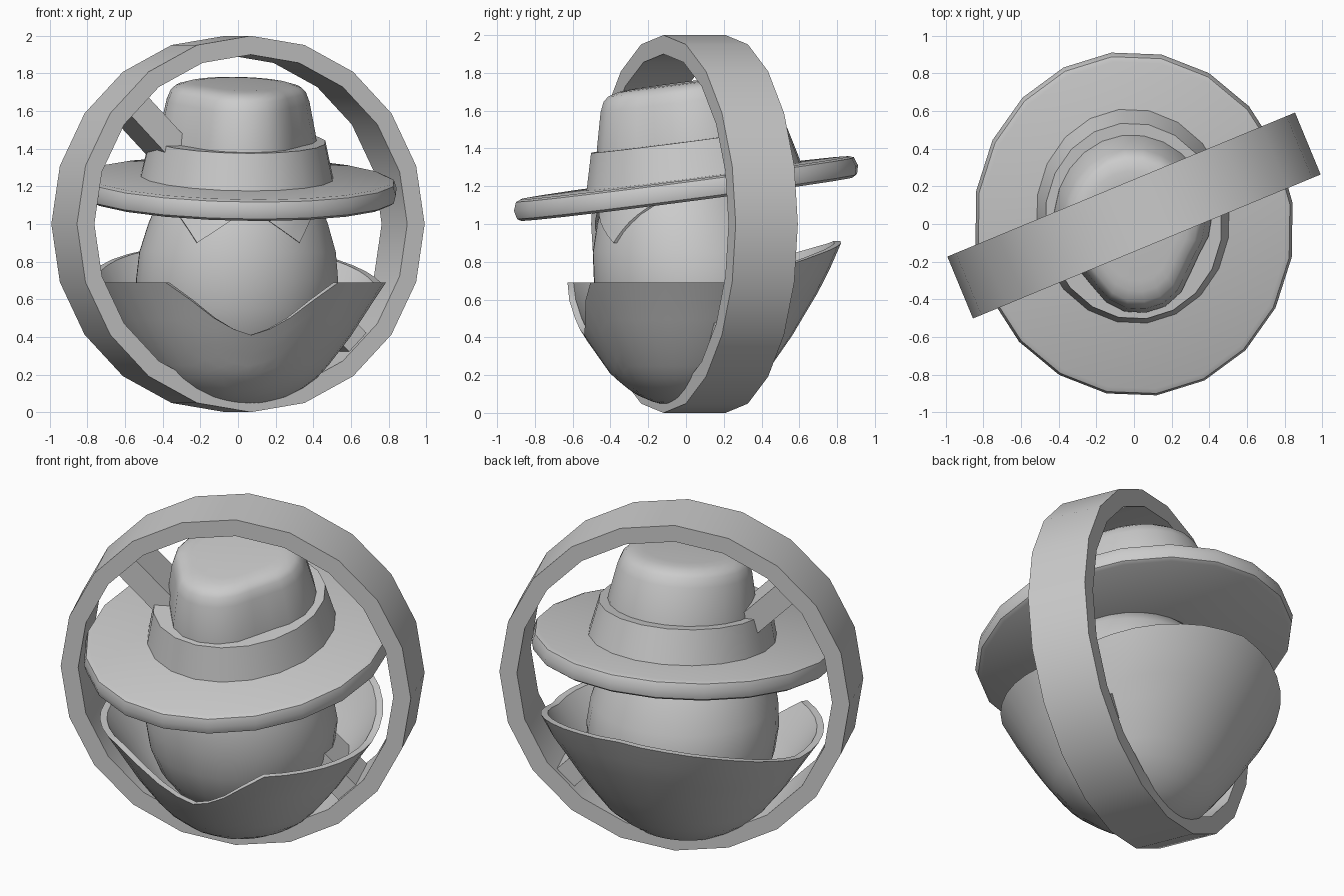
import bpy, bmesh, math
from mathutils import Matrix

cube = bpy.data.objects.get("Cube")
if cube:
    bpy.data.objects.remove(cube)

grey = bpy.data.materials.new("plain_grey")
grey.use_nodes = True
colour = (0.6, 0.6, 0.6, 1)
grey.diffuse_color = colour
grey.node_tree.nodes["Principled BSDF"].inputs["Base Color"].default_value = colour

FACING = Matrix.Rotation(math.radians(7.5), 4, 'Z')
RING = Matrix.Translation((0, 0.045, 1)) @ Matrix.Rotation(math.radians(22.5), 4, 'Z')
HAT = (Matrix.Translation((0, 0, 1.19)) @ FACING
       @ Matrix.Rotation(math.radians(7.5), 4, 'X') @ Matrix.Scale(1.09, 4, (0, 1, 0)))


def finish(name, bm, matrix, angle=35):
    bmesh.ops.recalc_face_normals(bm, faces=bm.faces[:])
    mesh = bpy.data.meshes.new(name)
    bm.transform(matrix)
    bm.to_mesh(mesh)
    bm.free()
    mesh.materials.append(grey)
    obj = bpy.data.objects.new(name, mesh)
    bpy.context.collection.objects.link(obj)
    bpy.ops.object.select_all(action='DESELECT')
    obj.select_set(True)
    bpy.context.view_layer.objects.active = obj
    bpy.ops.object.shade_smooth_by_angle(angle=math.radians(angle))


def skin(name, rings, matrix, closed=False, angle=35):
    """Join rings of points with quads, capping the ends unless closed."""
    bm = bmesh.new()
    loops = [[bm.verts.new(p) for p in ring] for ring in rings]
    n = len(loops[0])
    pairs = list(zip(loops, loops[1:]))
    if closed:
        pairs.append((loops[-1], loops[0]))
    for a, b in pairs:
        for i in range(n):
            j = (i + 1) % n
            bm.faces.new((a[i], a[j], b[j], b[i]))
    if not closed:
        bm.faces.new(loops[0])
        bm.faces.new(loops[-1])
    finish(name, bm, matrix, angle)


def circle(r, z, n, y=0, squash=1, pinch=0):
    """Ring of points starting at the front; pinch dents both front sides."""
    points = []
    for i in range(n):
        a = math.tau * i / n
        off = math.degrees(min(a, math.tau - a)) - 54
        q = r * (1 - pinch * math.exp(-(off / 24) ** 2))
        points.append((q * math.sin(a), y - squash * q * math.cos(a), z))
    return points


def lerp(table, t):
    for (a, va), (b, vb) in zip(table, table[1:]):
        if t <= b:
            return va + (vb - va) * max(0, t - a) / (b - a)
    return table[-1][1]


# Upright outer ring and the two radial struts inside it
upright = RING @ Matrix.Rotation(math.radians(90), 4, 'X')
skin("outer_ring", [circle(r, z, 20) for r, z in
                    ((1, -0.178), (1, 0.178), (0.9, 0.178), (0.9, -0.178))], upright, closed=True)
for name, angle in (("upper_strut", 135), ("lower_strut", -45)):
    bm = bmesh.new()
    bmesh.ops.create_cube(bm, size=1, matrix=Matrix.Translation((0.68, 0, 0))
                          @ Matrix.Diagonal((0.48, 0.14, 0.29, 1)))
    finish(name, bm, upright @ Matrix.Rotation(math.radians(angle), 4, 'Z'))

# Hat: brim, band and crown share one tilted frame
skin("hat_brim", [circle(r, z, 20) for r, z in
                  ((0.82, -0.058), (0.84, -0.045), (0.85, 0), (0.835, 0.045), (0.81, 0.055))],
     HAT, angle=40)
skin("hat_band", [circle(r, z, 20, 0.045, 1.03) for r, z in
                  ((0.52, 0.03), (0.47, 0.25), (0.42, 0.25))], HAT)
skin("hat_crown", [circle(r, z, 24, 0.03, 1.03, 0.14) for r, z in
                   ((0.43, 0.2), (0.425, 0.27), (0.385, 0.46), (0.365, 0.51),
                    (0.34, 0.535), (0.29, 0.55), (0.24, 0.555))], HAT, angle=50)

# Egg-shaped head
HEAD = [(0.12, 0.16), (0.2, 0.3), (0.4, 0.46), (0.55, 0.52), (0.7, 0.54),
        (0.85, 0.525), (1.0, 0.48), (1.1, 0.44), (1.2, 0.38)]


def head_y(z):
    return lerp([(0.5, 0.05), (0.7, 0.04), (1.2, -0.03)], z)


skin("head", [circle(r, z, 28, head_y(z), 0.98) for z, r in HEAD], FACING, angle=60)

# Pointed eyes laid on the head, running up under the brim
for name, side in (("left_eye", 1), ("right_eye", -1)):
    bm = bmesh.new()
    bm.faces.new([bm.verts.new((side * x, 0, z)) for x, z in
                  ((-0.05, 1.12), (0.275, 0.9), (0.4, 1.12))])
    bmesh.ops.subdivide_edges(bm, edges=bm.edges[:], cuts=5, use_grid_fill=True)
    for v in bm.verts:
        r = lerp(HEAD, v.co.z)
        v.co.y = head_y(v.co.z) - 0.98 * math.sqrt(max(0, r * r - v.co.x ** 2)) - 0.015
    back = bmesh.ops.extrude_face_region(bm, geom=bm.faces[:], use_keep_orig=True)["geom"]
    for v in back:
        if isinstance(v, bmesh.types.BMVert):
            v.co.y += 0.04
    finish(name, bm, FACING)

# Wide cloak collar: a bowl with a notched front and a raised back
CLOAK = [(0.03, 0.06), (0.05, 0.18), (0.1, 0.31), (0.2, 0.445), (0.4, 0.6),
         (0.57, 0.71), (0.69, 0.79), (0.92, 0.9)]
RIM = [(0, 0.41), (14, 0.46), (36, 0.69), (100, 0.69), (120, 0.76), (140, 0.83),
       (160, 0.88), (180, 0.91)]


def cloak_ring(t, inset, n=40):
    points = []
    for i in range(n):
        a = math.tau * i / n
        rim = lerp(RIM, math.degrees(min(a, math.tau - a)))
        z = 0.03 + (rim - 0.03) * t ** 1.6
        r = max(0.02, lerp(CLOAK, z) - inset)
        points.append((r * math.sin(a), 0.01 - 0.91 * r * math.cos(a), z + inset * (1 - t)))
    return points


steps = [i / 10 for i in range(11)]
skin("cloak_collar", [cloak_ring(t, 0) for t in steps]
     + [cloak_ring(t, 0.04) for t in reversed(steps)], FACING, angle=45)
